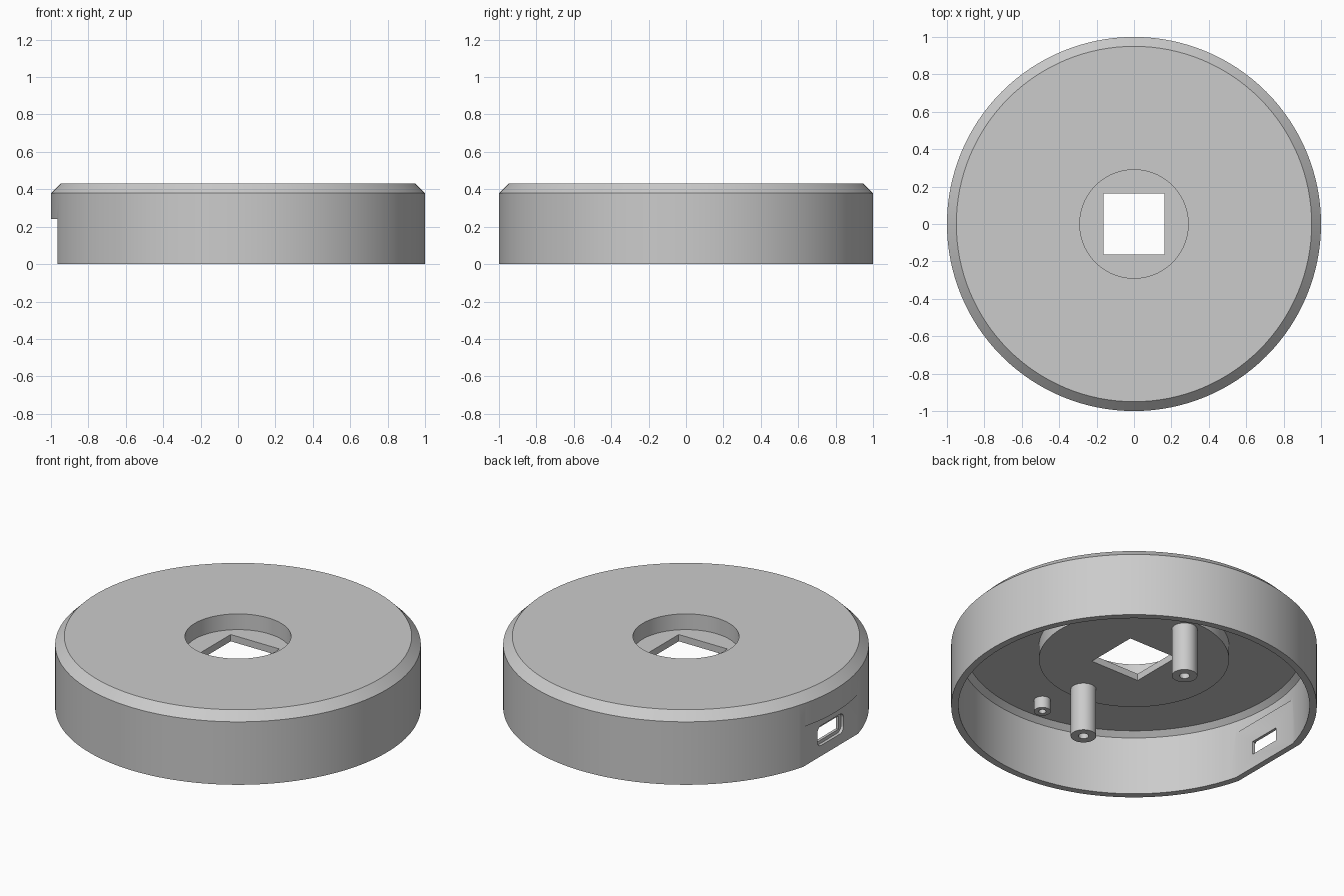
import bpy, bmesh, math
from mathutils import Vector

cube = bpy.data.objects.get("Cube")
if cube:
    bpy.data.objects.remove(cube, do_unlink=True)

grey = bpy.data.materials.new("light_grey")
grey.use_nodes = True
COLOUR = (0.6, 0.6, 0.6, 1)
grey.diffuse_color = COLOUR
grey.node_tree.nodes["Principled BSDF"].inputs["Base Color"].default_value = COLOUR


def add_object(name, bm):
    bmesh.ops.recalc_face_normals(bm, faces=bm.faces)
    mesh = bpy.data.meshes.new(name)
    bm.to_mesh(mesh)
    bm.free()
    mesh.materials.append(grey)
    obj = bpy.data.objects.new(name, mesh)
    bpy.context.collection.objects.link(obj)
    return obj


def lathe(name, profile, steps, centre=(0, 0)):
    """Spin a closed (radius, height) profile around the vertical axis."""
    bm = bmesh.new()
    verts = [bm.verts.new((r, 0, z)) for r, z in profile]
    edges = [bm.edges.new((a, b)) for a, b in zip(verts, verts[1:] + verts[:1])
             if a.co.x > 0 or b.co.x > 0]
    bmesh.ops.spin(bm, geom=verts + edges, cent=(0, 0, 0), axis=(0, 0, 1),
                   angle=math.tau, steps=steps)
    bmesh.ops.remove_doubles(bm, verts=bm.verts, dist=1e-5)
    bmesh.ops.translate(bm, verts=bm.verts, vec=(*centre, 0))
    return add_object(name, bm)


def box(name, low, high, radius=0):
    """Box between two corners; radius rounds the edges that run along x."""
    bm = bmesh.new()
    bmesh.ops.create_cube(bm, size=1)
    low, high = Vector(low), Vector(high)
    for v in bm.verts:
        v.co = (low + high) / 2 + v.co * (high - low)
    if radius:
        along_x = [e for e in bm.edges
                   if abs(e.verts[0].co.x - e.verts[1].co.x) > 1e-4]
        bmesh.ops.bevel(bm, geom=along_x, offset=radius, segments=6,
                        profile=0.5, affect='EDGES')
    return add_object(name, bm)


def combine(target, tool, operation):
    """Apply a boolean and discard the tool."""
    mod = target.modifiers.new("combine", 'BOOLEAN')
    mod.operation, mod.solver, mod.object = operation, 'EXACT', tool
    bpy.context.view_layer.objects.active = target
    bpy.ops.object.modifier_apply(modifier=mod.name)
    bpy.data.objects.remove(tool, do_unlink=True)


# Round cover: chamfered shell, sunken centre well and thick hub beneath
cover = lathe("cover", [
    (1, 0), (1, 0.38), (0.95, 0.43), (0.29, 0.43), (0.29, 0.335), (0, 0.335),
    (0, 0.294), (0.52, 0.294), (0.52, 0.38), (0.93, 0.38), (0.96, 0.352),
    (0.96, 0)], 128)

# Thickened wall behind the flat on the side
pad = box("wall_pad", (-1.1, -0.4, 0), (-0.93, 0.4, 0.28))
combine(pad, lathe("pad_limit", [(0, -0.1), (0.98, -0.1), (0.98, 0.4), (0, 0.4)], 128),
        'INTERSECT')
combine(cover, pad, 'UNION')

# Outer flat, rounded socket recess, socket opening and square centre hole
for cutter in (
        box("flat_cutter", (-1.2, -0.5, -0.1), (-0.965, 0.5, 0.24)),
        box("recess_cutter", (-1.1, -0.125, 0.064), (-0.947, 0.125, 0.184), 0.035),
        box("socket_cutter", (-1.1, -0.1, 0.084), (-0.85, 0.1, 0.164)),
        box("square_cutter", (-0.163, -0.163, 0.2), (0.163, 0.163, 0.4))):
    combine(cover, cutter, 'DIFFERENCE')

parts = [cover]


def hollow_post(name, y, radius, bore, bottom, top):
    parts.append(lathe(name, [
        (radius, bottom), (radius, top), (0, top), (0, top - 0.03),
        (bore, top - 0.03), (bore, bottom)], 32, (0, y)))


# Screw posts on the hub and short locating posts near the wall
for side, sign in (("front", -1), ("back", 1)):
    hollow_post(side + "_screw_post", sign * 0.43, 0.07, 0.028, 0, 0.3)
    hollow_post(side + "_locating_post", sign * 0.78, 0.046, 0.02, 0.31, 0.39)

# Smooth shading with crisp edges
bpy.ops.object.select_all(action='DESELECT')
for part in parts:
    part.select_set(True)
bpy.context.view_layer.objects.active = cover
bpy.ops.object.shade_smooth_by_angle(angle=math.radians(30))
